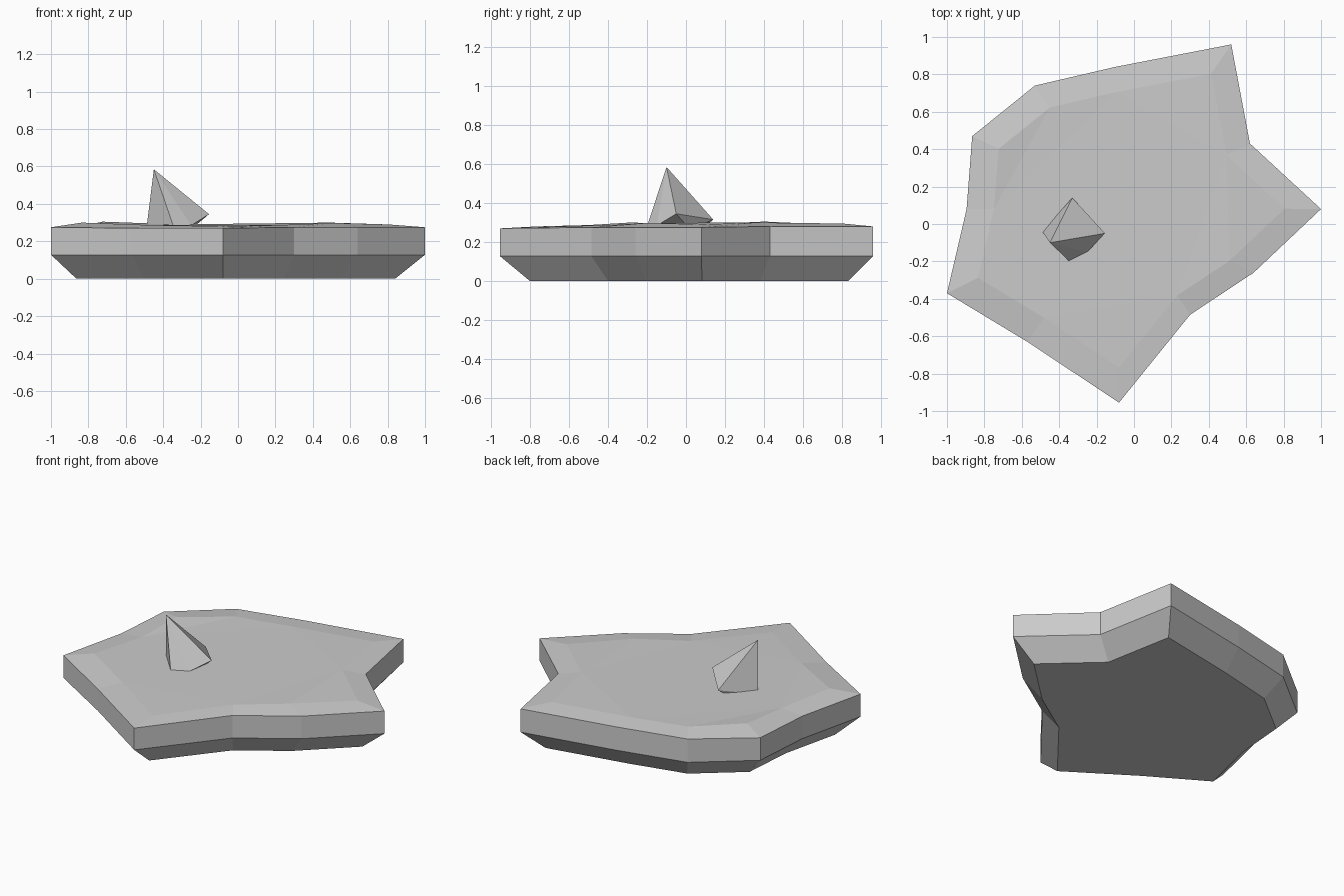
import bpy
import bmesh

if "Cube" in bpy.data.objects:
    bpy.data.objects.remove(bpy.data.objects["Cube"])

stone = bpy.data.materials.new("stone grey")
stone.diffuse_color = (0.6, 0.6, 0.6, 1)
stone.use_nodes = True
stone.node_tree.nodes["Principled BSDF"].inputs["Base Color"].default_value = stone.diffuse_color

CENTRE = (-0.08, 0.09)


def ring(bm, outline, scale, heights):
    """Add the outline scaled about its centre, at the given heights."""
    cx, cy = CENTRE
    return [bm.verts.new((cx + (x - cx) * scale, cy + (y - cy) * scale, z))
            for (x, y), z in zip(outline, heights)]


def finish(bm, name):
    bmesh.ops.recalc_face_normals(bm, faces=bm.faces)
    mesh = bpy.data.meshes.new(name)
    bm.to_mesh(mesh)
    bm.free()
    mesh.materials.append(stone)
    obj = bpy.data.objects.new(name, mesh)
    bpy.context.collection.objects.link(obj)
    return obj


# Flat slab: chamfered underside, upright sides, gently sloped top border
outline = [(1.0, 0.08), (0.62, 0.43), (0.52, 0.96), (-0.10, 0.84),
           (-0.53, 0.74), (-0.865, 0.47), (-0.895, 0.08), (-1.0, -0.37),
           (-0.57, -0.63), (-0.08, -0.955), (0.30, -0.485), (0.64, -0.26)]
n = len(outline)
rim = [0.275, 0.28, 0.28, 0.28, 0.28, 0.275, 0.275, 0.275, 0.27, 0.27, 0.275, 0.275]
plateau = [0.29, 0.30, 0.295, 0.293, 0.295, 0.305, 0.29, 0.30, 0.287, 0.28, 0.287, 0.298]

bm = bmesh.new()
rings = [ring(bm, outline, 0.852, [0.0] * n),
         ring(bm, outline, 1.0, [0.128] * n),
         ring(bm, outline, 1.0, rim),
         ring(bm, outline, 0.82, plateau)]
for low, high in zip(rings, rings[1:]):
    for i in range(n):
        j = (i + 1) % n
        bm.faces.new((low[i], low[j], high[j], high[i]))
bm.faces.new(rings[0][::-1])
top = bm.faces.new(rings[-1])
bmesh.ops.triangulate(bm, faces=[top])
finish(bm, "rock_slab")

# Leaning shard with an overhanging right edge, sunk into the slab
bm = bmesh.new()
for co in [(-0.45, -0.10, 0.585),
           (-0.49, -0.04, 0.265), (-0.34, -0.205, 0.265), (-0.25, -0.15, 0.285),
           (-0.155, -0.05, 0.345), (-0.33, 0.14, 0.315),
           (-0.25, 0.02, 0.265), (-0.37, 0.08, 0.265)]:
    bm.verts.new(co)
bmesh.ops.convex_hull(bm, input=bm.verts)
finish(bm, "rock_shard")
